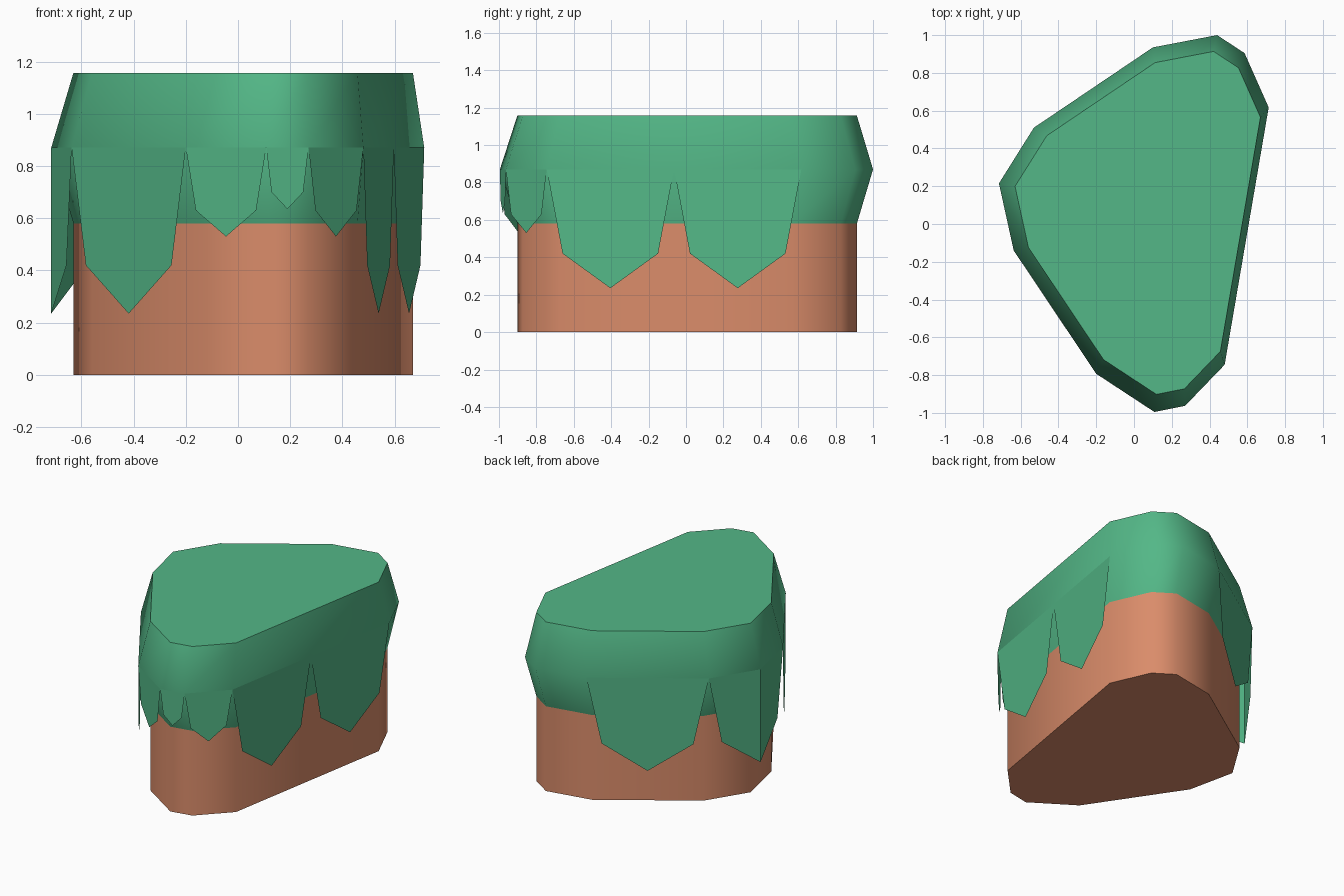
import bpy, math
from mathutils import Vector

if "Cube" in bpy.data.objects:
    bpy.data.objects.remove(bpy.data.objects["Cube"])

# Rim outline of the block, counter-clockwise seen from above
RIM = [Vector(p) for p in [
    (0.10, 0.935), (-0.53, 0.51), (-0.715, 0.215), (-0.637, -0.14),
    (-0.20, -0.793), (0.108, -0.995), (0.27, -0.963), (0.48, -0.745),
    (0.713, 0.617), (0.585, 0.905), (0.44, 1.0)]]
# The wall is the rim scaled slightly towards an off-centre point
PIVOT = Vector((0.23, 0.04))
WALL = [PIVOT + (p - PIVOT) * 0.91 for p in RIM]
Z_SEAM, Z_RIM, Z_TOP = 0.58, 0.87, 1.157


def material(name, rgb):
    m = bpy.data.materials.new(name)
    m.diffuse_color = (*rgb, 1)
    m.use_nodes = True
    m.node_tree.nodes["Principled BSDF"].inputs["Base Color"].default_value = m.diffuse_color
    return m


GRASS = material("grass green", (0.087, 0.474, 0.242))
DIRT = material("dirt brown", (0.70, 0.262, 0.144))


def add_mesh(name, verts, faces, mat, smooth=False):
    me = bpy.data.meshes.new(name)
    me.from_pydata(verts, [], faces)
    me.materials.append(mat)
    ob = bpy.data.objects.new(name, me)
    bpy.context.collection.objects.link(ob)
    if smooth:
        bpy.ops.object.select_all(action='DESELECT')
        ob.select_set(True)
        bpy.context.view_layer.objects.active = ob
        bpy.ops.object.shade_smooth_by_angle(angle=math.radians(60))
    return ob


def loft(name, levels, mat, top=False, bottom=False):
    """Stack outlines (outline, z) into a smooth-sided solid."""
    n = len(RIM)
    verts = [(p.x, p.y, z) for ring, z in levels for p in ring]
    faces = [(k * n + i, k * n + (i + 1) % n, (k + 1) * n + (i + 1) % n, (k + 1) * n + i)
             for k in range(len(levels) - 1) for i in range(n)]
    if top:
        faces.append(tuple(range(len(verts) - n, len(verts))))
    if bottom:
        faces.append(tuple(reversed(range(n))))
    return add_mesh(name, verts, faces, mat, smooth=True)


def drip(name, a, mid, b, z_shoulder, z_tip):
    """Pointed grass flap hanging from the rim, its tip below mid."""
    sa, sb = a.lerp(mid, 0.25), b.lerp(mid, 0.25)
    verts = [(*a, Z_RIM), (*sa, z_shoulder), (*mid, z_tip),
             (*mid, Z_RIM), (*sb, z_shoulder), (*b, Z_RIM)]
    return add_mesh(name, verts, [(0, 1, 2, 3), (3, 2, 4, 5)], GRASS)


# Main solids
loft("dirt_body", [(WALL, 0), (WALL, Z_SEAM)], DIRT, bottom=True)
loft("grass_cap", [(WALL, Z_SEAM), (RIM, Z_RIM), (WALL, Z_TOP)], GRASS, top=True)

# Hanging flaps: large, medium and small
LARGE, MEDIUM, SMALL = (0.42, 0.235), (0.63, 0.53), (0.70, 0.635)


def edge_drip(name, a, b, size):
    drip(name, a, (a + b) / 2, b, *size)


edge_drip("drip_back_left", RIM[0], RIM[1], LARGE)
drip("drip_left_corner", RIM[1], RIM[2], RIM[3], *LARGE)
edge_drip("drip_front_left", RIM[3], RIM[4], LARGE)
for i, size in ((4, MEDIUM), (5, SMALL), (6, MEDIUM)):
    edge_drip(f"drip_front_{i - 3}", RIM[i], RIM[i + 1], size)
half = (RIM[7] + RIM[8]) / 2
edge_drip("drip_right_front", RIM[7], half, LARGE)
edge_drip("drip_right_back", half, RIM[8], LARGE)
